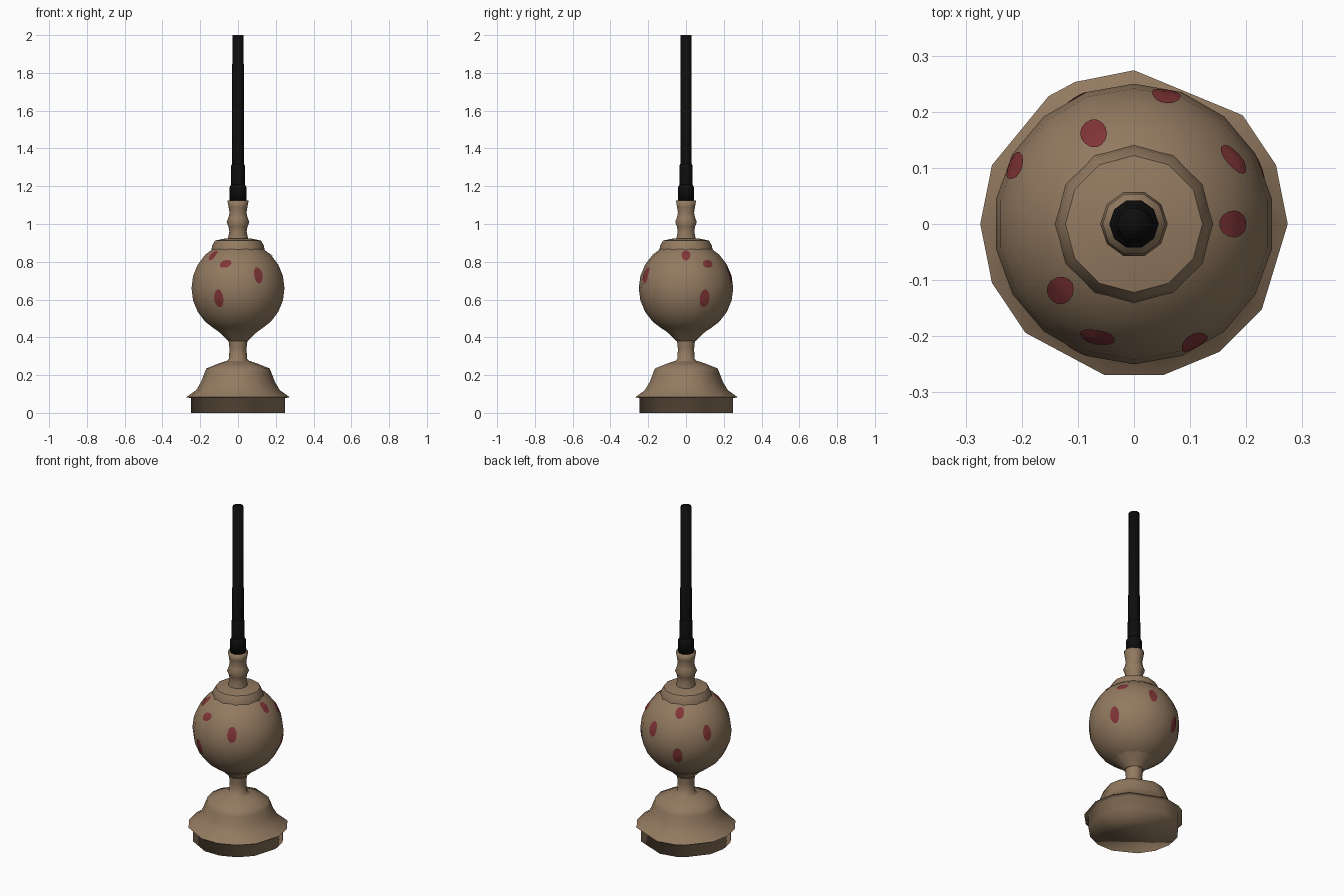
import bpy, bmesh, math
from mathutils import Vector
from mathutils.bvhtree import BVHTree

if "Cube" in bpy.data.objects:
    bpy.data.objects.remove(bpy.data.objects["Cube"])


def mat(name, rgb):
    m = bpy.data.materials.new(name)
    m.diffuse_color = (*rgb, 1)
    m.use_nodes = True
    m.node_tree.nodes["Principled BSDF"].inputs["Base Color"].default_value = m.diffuse_color
    return m


TAN = mat("tan clay", (0.29, 0.195, 0.118))
RED = mat("dull red", (0.22, 0.035, 0.038))
BLACK = mat("black", (0.004, 0.004, 0.004))


def finish(name, bm, m):
    me = bpy.data.meshes.new(name)
    bm.to_mesh(me)
    bm.free()
    ob = bpy.data.objects.new(name, me)
    bpy.context.collection.objects.link(ob)
    me.materials.append(m)
    for p in me.polygons:
        p.use_smooth = True
    return ob


def even(n, off=0):
    return [off + 360 * i / n for i in range(n)]


def lathe(name, profile, angles, m, cap_low=False, cap_top=False):
    """Revolve (radius, z) points, listed bottom to top, around z."""
    bm = bmesh.new()
    rings = [[bm.verts.new((r * math.cos(math.radians(a)), r * math.sin(math.radians(a)), z))
              for a in angles] for r, z in profile]
    n = len(angles)
    for lo, hi in zip(rings, rings[1:]):
        for i in range(n):
            j = (i + 1) % n
            bm.faces.new((lo[i], lo[j], hi[j], hi[i]))
    if cap_low:
        bm.faces.new(rings[0][::-1])
    if cap_top:
        bm.faces.new(rings[-1])
    return finish(name, bm, m)


# uneven corner spacing of the foot outline
foot_angles = [0, 22.5, 45, 67.5, 90, 112.5, 123.75, 157.5, 180, 202.5, 225,
               258.75, 281.25, 303.75, 326.25]
foot_angles.remove(67.5)

# foot: dark lower band with underside, then the domed upper part
lathe("foot_band", [(0.25, 0), (0.25, 0.078), (0.274, 0.083)], foot_angles, TAN, cap_low=True)
lathe("foot_dome", [(0.274, 0.083), (0.222, 0.12), (0.195, 0.165), (0.178, 0.21),
                    (0.168, 0.235), (0.10, 0.262), (0.06, 0.275)], foot_angles, TAN)

# stem and cup that carry the ball
lathe("stem", [(0.065, 0.27), (0.048, 0.285), (0.045, 0.34), (0.05, 0.38)], even(10), TAN)
lathe("cup", [(0.05, 0.38), (0.085, 0.415), (0.128, 0.45)], even(12), TAN)

# ball
bm = bmesh.new()
bmesh.ops.create_uvsphere(bm, u_segments=18, v_segments=12, radius=0.25)
bmesh.ops.translate(bm, verts=bm.verts, vec=(0, 0, 0.66))
ball_tree = BVHTree.FromBMesh(bm)
finish("ball", bm, TAN)

# collar on top of the ball
lathe("collar", [(0.141, 0.862), (0.137, 0.885), (0.122, 0.912)], even(12), TAN)
lathe("collar_top", [(0.122, 0.912), (0.075, 0.922), (0.045, 0.925)], even(12), TAN)

# neck with its turned rings
lathe("neck", [(0.054, 0.92), (0.046, 0.96), (0.05, 0.985), (0.06, 1.01), (0.05, 1.035),
               (0.045, 1.06), (0.05, 1.09), (0.056, 1.125)], even(10), TAN, cap_top=True)

# black rod: sleeve, step and long shaft
lathe("rod_sleeve", [(0.044, 1.12), (0.044, 1.195), (0.036, 1.21)], even(10), BLACK,
      cap_low=True, cap_top=True)
lathe("rod_step", [(0.036, 1.205), (0.036, 1.31), (0.03, 1.32)], even(10), BLACK, cap_top=True)
lathe("rod_shaft", [(0.032, 1.31), (0.03, 2.0)], even(10), BLACK, cap_top=True)

# painted spots: azimuth, height, half width, half height, tilt (degrees)
CENTER = Vector((0, 0, 0.66))
spots = []
for az in (245, 24, 114):
    spots.append((az, 0.605, 0.028, 0.05, 0))
for az in (297, 76, 154):
    spots.append((az, 0.73, 0.026, 0.046, 0))
for az in (252, 33):
    spots.append((az, 0.79, 0.033, 0.024, 20))
for az in (0, 114, 222):
    spots.append((az, 0.835, 0.024, 0.036, 0))


def spot(bm, az, z, w, h, tilt):
    a, t = math.radians(az), math.radians(tilt)
    s = (z - CENTER.z) / 0.25
    c = math.sqrt(1 - s * s)
    d = Vector((c * math.cos(a), c * math.sin(a), s))
    u = Vector((-math.sin(a), math.cos(a), 0))
    v = d.cross(u)
    u, v = u * math.cos(t) + v * math.sin(t), v * math.cos(t) - u * math.sin(t)

    def place(p):
        ray = (p - CENTER).normalized()
        hit = ball_tree.ray_cast(CENTER, ray)[0]
        return bm.verts.new(hit + ray * 0.003)

    mid = CENTER + d * 0.25
    n, prev = 14, None
    for k in (0.34, 0.67, 1.0):
        ring = [place(mid + u * (w * k * math.cos(2 * math.pi * i / n))
                      + v * (h * k * math.sin(2 * math.pi * i / n))) for i in range(n)]
        if prev is None:
            bm.faces.new(ring)
        else:
            for i in range(n):
                j = (i + 1) % n
                bm.faces.new((prev[i], ring[i], ring[j], prev[j]))
        prev = ring


bm = bmesh.new()
for s in spots:
    spot(bm, *s)
finish("red_spots", bm, RED)
